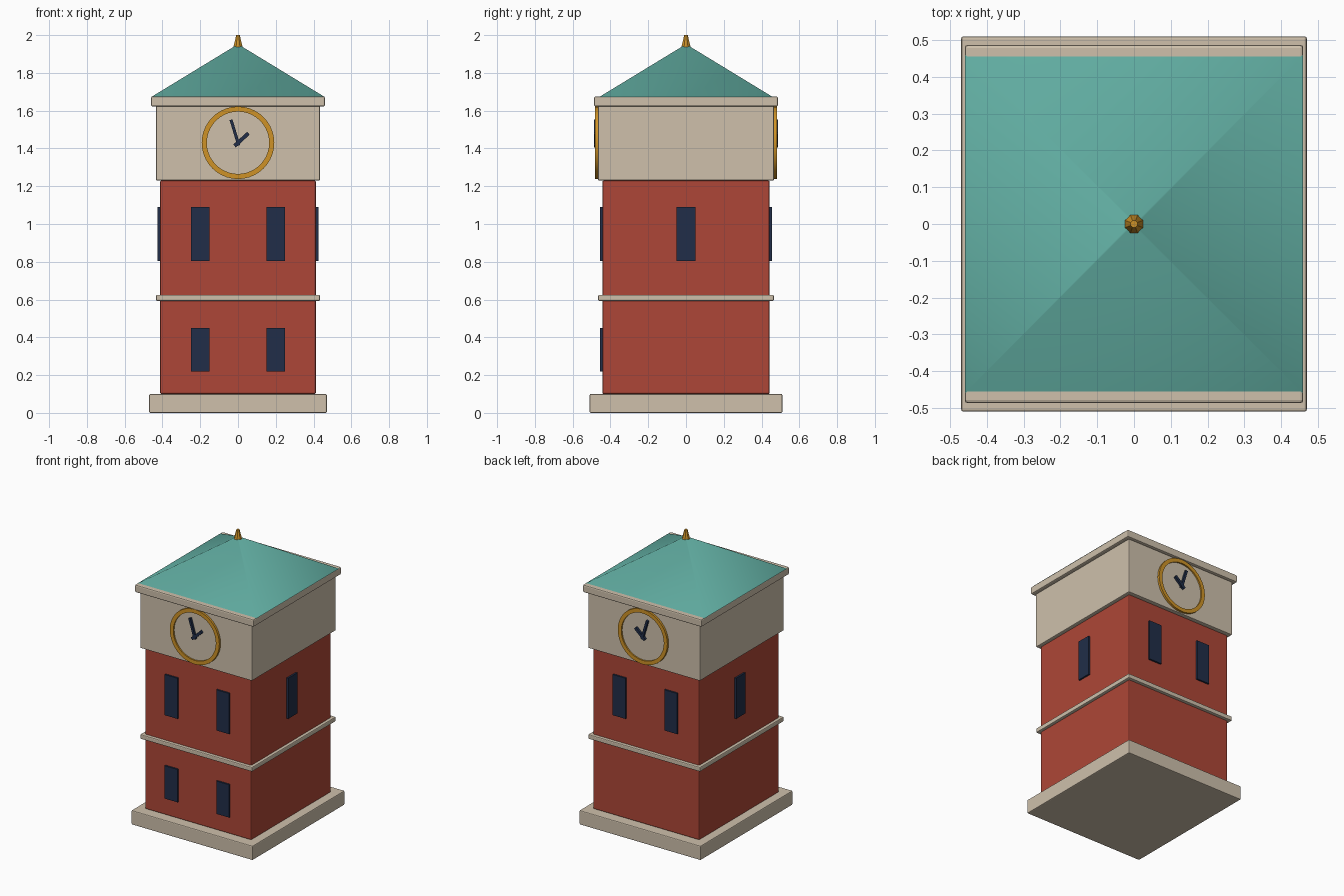
import bpy, bmesh
from math import radians, pi, atan2, hypot
from mathutils import Matrix, Vector

cube = bpy.data.objects.get("Cube")
if cube:
    bpy.data.objects.remove(cube, do_unlink=True)


def material(name, rgb):
    m = bpy.data.materials.new(name)
    m.use_nodes = True
    m.diffuse_color = (*rgb, 1)
    m.node_tree.nodes["Principled BSDF"].inputs["Base Color"].default_value = (*rgb, 1)
    return m


BRICK = material("red brick", (0.42, 0.062, 0.038))
STONE = material("pale stone", (0.62, 0.53, 0.41))
COPPER = material("green copper", (0.12, 0.42, 0.36))
GOLD = material("gold", (0.62, 0.29, 0.02))
NAVY = material("dark navy", (0.015, 0.027, 0.065))


def finish(name, bm, mat, bevel=0, smooth=None):
    bmesh.ops.recalc_face_normals(bm, faces=bm.faces)
    mesh = bpy.data.meshes.new(name)
    bm.to_mesh(mesh)
    bm.free()
    mesh.materials.append(mat)
    ob = bpy.data.objects.new(name, mesh)
    bpy.context.collection.objects.link(ob)
    if bevel:
        mod = ob.modifiers.new("soft edges", 'BEVEL')
        mod.width, mod.segments = bevel, 2
    if smooth:
        bpy.ops.object.select_all(action='DESELECT')
        ob.select_set(True)
        bpy.context.view_layer.objects.active = ob
        bpy.ops.object.shade_smooth_by_angle(angle=radians(smooth))
    return ob


def box(name, mat, centre, size, bevel=0, tilt=0):
    bm = bmesh.new()
    bmesh.ops.create_cube(bm, size=1, matrix=Matrix.Translation(centre)
                          @ Matrix.Rotation(tilt, 4, 'Y') @ Matrix.Diagonal((*size, 1)))
    return finish(name, bm, mat, bevel)


def block(name, mat, half_x, half_y, z0, z1, bevel=0.006):
    return box(name, mat, (0, 0, (z0 + z1) / 2), (2 * half_x, 2 * half_y, z1 - z0), bevel)


def cone(name, mat, sides, r0, r1, z0, z1, turn=0, smooth=None):
    bm = bmesh.new()
    bmesh.ops.create_cone(bm, cap_ends=True, segments=sides, radius1=r0, radius2=r1, depth=z1 - z0,
                          matrix=Matrix.Translation((0, 0, (z0 + z1) / 2)) @ Matrix.Rotation(turn, 4, 'Z'))
    return finish(name, bm, mat, smooth=smooth)


# Stacked storeys and mouldings
block("plinth", STONE, 0.47, 0.51, 0, 0.1)
block("brick_tower", BRICK, 0.413, 0.443, 0.1, 1.23, 0.008)
block("string_course", STONE, 0.434, 0.465, 0.593, 0.625)
block("clock_stage", STONE, 0.434, 0.466, 1.23, 1.625)
block("cornice", STONE, 0.46, 0.487, 1.622, 1.675, 0.008)

# Square pyramid roof with a small blunt tip, and the finial
cone("roof", COPPER, 4, 0.46 * 2 ** 0.5, 0.005, 1.672, 1.95, pi / 4, smooth=60)
cone("finial", GOLD, 8, 0.027, 0.01, 1.935, 2.0, pi / 8)

# Windows
for side, label in ((1, "left"), (-1, "right")):
    box(f"side_window_{label}", NAVY, (side * 0.41, 0, 0.947), (0.03, 0.1, 0.285))
    box(f"front_lower_window_{label}", NAVY, (side * 0.2, -0.44, 0.335), (0.1, 0.03, 0.23))
    for face, end in ((-1, "front"), (1, "back")):
        box(f"{end}_upper_window_{label}", NAVY, (side * 0.2, face * 0.44, 0.947), (0.1, 0.03, 0.285))

# Clocks, mirrored front to back
HUB_Z = 1.43


def clock_ring(name, face):
    bm = bmesh.new()
    n = 40
    profile = [(0.192, 0.45), (0.192, 0.481), (0.165, 0.481), (0.165, 0.45)]
    verts = [bm.verts.new((r, face * y, 0)) for r, y in profile]
    edges = [bm.edges.new((verts[i], verts[(i + 1) % 4])) for i in range(4)]
    bmesh.ops.spin(bm, geom=verts + edges, cent=(0, 0, 0), axis=(0, 1, 0), angle=2 * pi, steps=n)
    bmesh.ops.remove_doubles(bm, verts=bm.verts, dist=0.0005)
    bmesh.ops.translate(bm, verts=bm.verts, vec=(0, 0, HUB_Z))
    return finish(name, bm, GOLD, smooth=30)


def clock_face(name, face):
    bm = bmesh.new()
    bmesh.ops.create_cone(bm, cap_ends=True, segments=40, radius1=0.17, radius2=0.17, depth=0.03,
                          matrix=Matrix.Translation((0, face * 0.456, HUB_Z)) @ Matrix.Rotation(pi / 2, 4, 'X'))
    return finish(name, bm, STONE, smooth=30)


def hand(name, face, tip, tail, width):
    dx, dz = tip
    reach = hypot(dx, dz)
    along = Vector((dx, 0, dz)) / reach
    centre = Vector((0, face * 0.478, HUB_Z)) + along * (reach - tail) / 2
    return box(name, NAVY, centre, (width, 0.018, reach + tail), tilt=atan2(dx, dz))


for face, end in ((-1, "front"), (1, "back")):
    clock_ring(f"{end}_clock_ring", face)
    clock_face(f"{end}_clock_face", face)
    hand(f"{end}_minute_hand", face, (-0.037, 0.122), 0.015, 0.016)
    hand(f"{end}_hour_hand", face, (0.055, 0.05), 0.025, 0.02)
